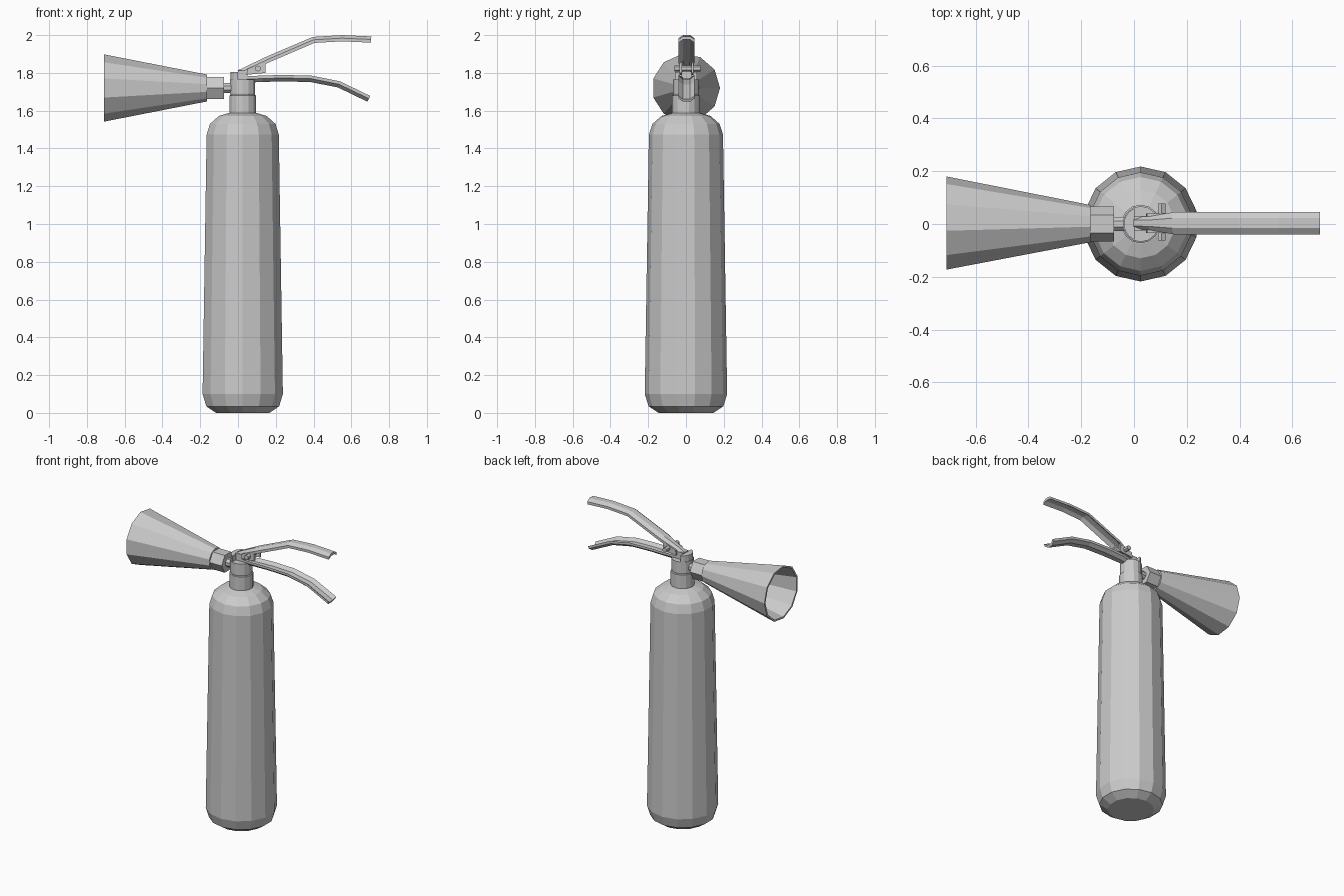
import bpy, bmesh, math
from mathutils import Vector

if "Cube" in bpy.data.objects:
    bpy.data.objects.remove(bpy.data.objects["Cube"])

CX = 0.025      # tank axis
NZ = 1.72       # horn axis height


def finish(name, bm):
    bmesh.ops.remove_doubles(bm, verts=bm.verts, dist=1e-5)
    bmesh.ops.recalc_face_normals(bm, faces=bm.faces)
    me = bpy.data.meshes.new(name)
    bm.to_mesh(me)
    bm.free()
    ob = bpy.data.objects.new(name, me)
    bpy.context.collection.objects.link(ob)
    return ob


def loft(name, rings):
    """Join closed rings of points and cap both ends."""
    bm = bmesh.new()
    vs = [[bm.verts.new(p) for p in r] for r in rings]
    n = len(vs[0])
    for a, b in zip(vs, vs[1:]):
        for i in range(n):
            j = (i + 1) % n
            bm.faces.new((a[i], a[j], b[j], b[i]))
    bm.faces.new(vs[0])
    bm.faces.new(vs[-1])
    return finish(name, bm)


def turned(name, profile, sides, place, phase=math.pi / 2):
    """Turn a (radius, height) profile; place maps (u, v, height) to the world."""
    angles = [phase + 2 * math.pi * i / sides for i in range(sides)]
    return loft(name, [[place(r * math.cos(a), r * math.sin(a), h) for a in angles]
                       for r, h in profile])


def upright(u, v, h):
    return (CX + u, v, h)


def along_x(u, v, h):
    return (h, u, NZ + v)


def prism(name, outline, z0, z1):
    return loft(name, [[(x, y, z) for x, y in outline] for z in (z0, z1)])


def handle(name, stations, thick, rise):
    """Bent strip: stations are (x, z, half width); rise folds its middle."""
    rings = []
    for i, (x, z, w) in enumerate(stations):
        a = stations[max(i - 1, 0)]
        b = stations[min(i + 1, len(stations) - 1)]
        t = Vector((b[0] - a[0], b[1] - a[1])).normalized()
        up = Vector((-t.y, t.x))
        section = [(-w, 0), (-w * .45, rise), (w * .45, rise), (w, 0),
                   (w, -thick), (w * .45, rise - thick),
                   (-w * .45, rise - thick), (-w, -thick)]
        rings.append([(x + up.x * h, y + 0.003, z + up.y * h) for y, h in section])
    return loft(name, rings)


# Pressure tank
turned("tank", [(0.145, 0.0), (0.198, 0.035), (0.218, 0.10), (0.196, 1.473),
                (0.178, 1.53), (0.13, 1.572), (0.075, 1.588)], 14, upright)

# Neck collar and valve
turned("neck", [(0.073, 1.57), (0.073, 1.68), (0.066, 1.683)], 14, upright)
turned("valve", [(0.063, 1.67), (0.068, 1.69), (0.068, 1.765)], 14, upright)
arc = [math.radians(112 + i * 136 / 6) for i in range(7)]
prism("valve_rear_wall", [(CX + 0.064 * math.cos(a), 0.064 * math.sin(a)) for a in arc],
      1.75, 1.805)
prism("lever_mount", [(0.0, -0.024), (0.05, -0.024), (0.05, 0.03), (0.0, 0.03)],
      1.75, 1.812)

# Outlet pipe, hex nut and hollow horn
turned("outlet_pipe", [(0.028, 0.0), (0.028, -0.09)], 8, along_x, math.pi / 8)
turned("hose_nut", [(0.067, -0.075), (0.067, -0.17)], 6, along_x, 0)
turned("horn", [(0.072, -0.165), (0.18, -0.71), (0.168, -0.71), (0.06, -0.18)],
       11, along_x, 0)

# Squeeze lever (top) and carry handle (bottom)
handle("squeeze_lever", [(0.005, 1.798, 0.025), (0.06, 1.825, 0.026),
                         (0.15, 1.868, 0.042), (0.40, 1.975, 0.042),
                         (0.55, 1.984, 0.042), (0.705, 1.977, 0.042)], 0.017, 0.016)
handle("carry_handle", [(0.04, 1.782, 0.026), (0.13, 1.786, 0.038),
                        (0.24, 1.789, 0.042), (0.39, 1.785, 0.042),
                        (0.54, 1.755, 0.042), (0.70, 1.678, 0.042)], 0.016, -0.018)

# Lever side tabs and hinge pin
for side, y in (("front", -0.034), ("back", 0.028)):
    tab = [(0.045, 1.79), (0.145, 1.80), (0.145, 1.86), (0.05, 1.822)]
    loft("hinge_tab_" + side, [[(x, y + d, z) for x, z in tab] for d in (0, 0.012)])
turned("hinge_pin", [(0.016, -0.062), (0.016, 0.078)], 6,
       lambda u, v, h: (0.105 + u, h, 1.823 + v))
